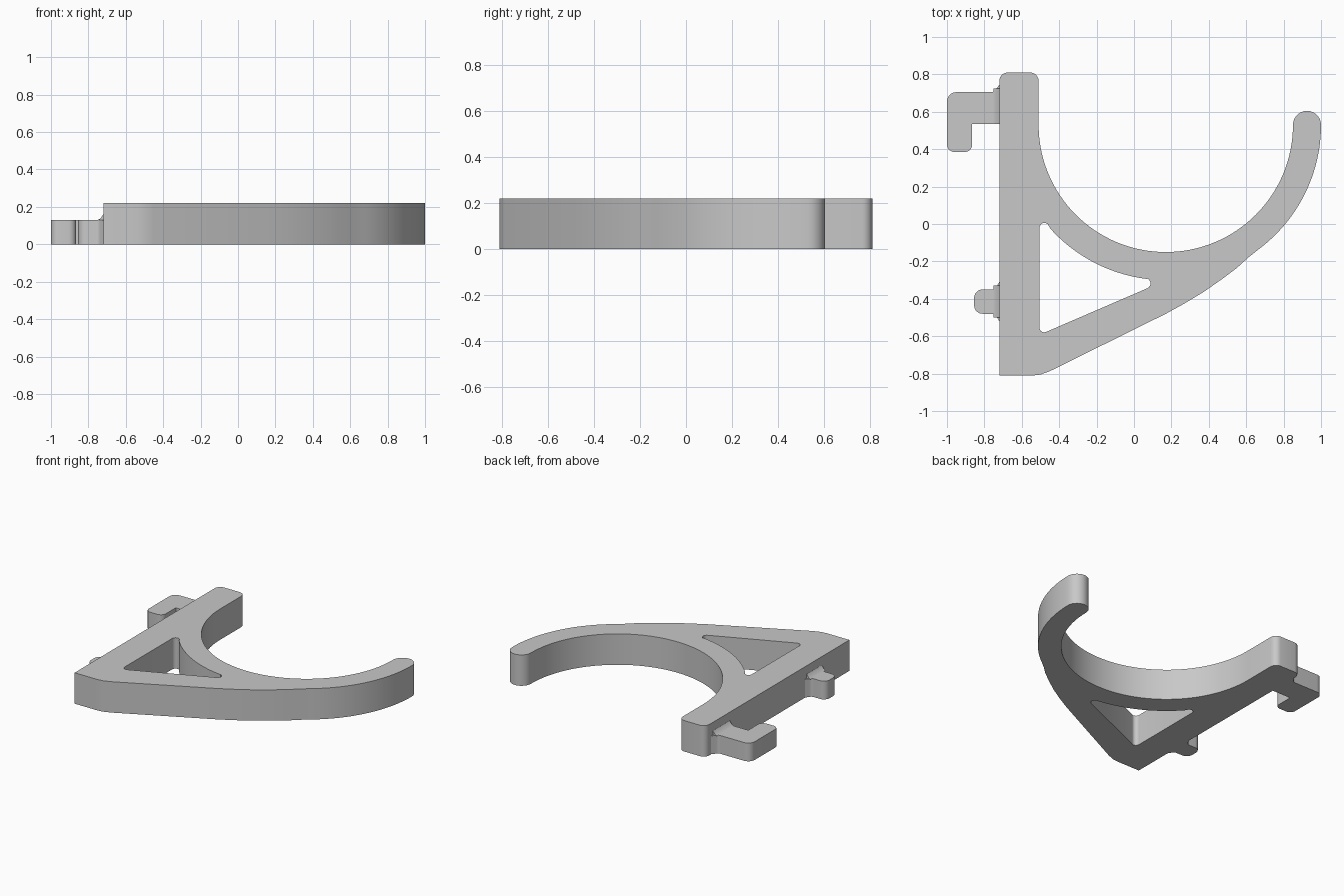
import bpy, bmesh
from math import cos, sin, radians, tan
from mathutils import Vector, Matrix

cube = bpy.data.objects.get("Cube")
if cube:
    bpy.data.objects.remove(cube, do_unlink=True)

GREY = (0.58, 0.58, 0.58, 1.0)
plastic = bpy.data.materials.new("grey_plastic")
plastic.use_nodes = True
plastic.diffuse_color = GREY
plastic.node_tree.nodes["Principled BSDF"].inputs["Base Color"].default_value = GREY


def arc(cx, cy, r, start, end, steps):
    """Points along a circular arc, angles in degrees."""
    angles = [radians(start + (end - start) * i / steps) for i in range(steps + 1)]
    return [(cx + r * cos(a), cy + r * sin(a)) for a in angles]


def rounded(corners, steps=6):
    """Outline from (x, y, radius) corners, each filleted by its radius."""
    out = []
    for i, (x, y, r) in enumerate(corners):
        p = Vector((x, y))
        if r == 0:
            out.append((x, y))
            continue
        a = (Vector(corners[i - 1][:2]) - p).normalized()
        b = (Vector(corners[(i + 1) % len(corners)][:2]) - p).normalized()
        half = a.angle(b) / 2
        centre = p + (a + b).normalized() * (r / sin(half))
        start = (p + a * (r / tan(half)) - centre).normalized()
        end = (p + b * (r / tan(half)) - centre).normalized()
        for k in range(steps + 1):
            out.append(tuple(centre + start.slerp(end, k / steps) * r))
    return out


def prism(name, loops, height, matrix=None):
    """Extrude an outline, with optional hole loops, upwards from z = 0."""
    bm = bmesh.new()
    for loop in loops:
        verts = [bm.verts.new((x, y, 0)) for x, y in loop]
        for i, v in enumerate(verts):
            bm.edges.new((verts[i - 1], v))
    bmesh.ops.remove_doubles(bm, verts=bm.verts[:], dist=0.0005)
    bmesh.ops.triangle_fill(bm, use_beauty=True, edges=bm.edges[:])
    ext = bmesh.ops.extrude_face_region(bm, geom=bm.faces[:], use_keep_orig=True)
    top = [g for g in ext["geom"] if isinstance(g, bmesh.types.BMVert)]
    bmesh.ops.translate(bm, verts=top, vec=(0, 0, height))
    if matrix:
        bm.transform(matrix)
    bmesh.ops.recalc_face_normals(bm, faces=bm.faces[:])
    mesh = bpy.data.meshes.new(name)
    bm.to_mesh(mesh)
    bm.free()
    mesh.materials.append(plastic)
    ob = bpy.data.objects.new(name, mesh)
    bpy.context.collection.objects.link(ob)
    bpy.ops.object.select_all(action="DESELECT")
    ob.select_set(True)
    bpy.context.view_layer.objects.active = ob
    bpy.ops.object.shade_smooth_by_angle(angle=radians(30))


CX, CY, INNER, OUTER = 0.17, 0.53, 0.68, 0.83
BACK = -0.72

# Bracket: wall post, curved cradle arm and diagonal brace in one outline
post_top = rounded([(-0.51, 0.53, 0), (-0.51, 0.81, 0.045),
                    (BACK, 0.81, 0.045), (BACK, -0.81, 0)])
brace = [(-0.54, -0.81), (-0.5, -0.805), (-0.45, -0.787), (0.17, -0.48),
         (0.27, -0.425), (0.37, -0.365), (0.47, -0.295), (0.55, -0.235), (0.61, -0.18)]
outline = (post_top + brace
           + arc(CX, CY, OUTER, -53, 0, 24)
           + arc(CX + (INNER + OUTER) / 2, CY, (OUTER - INNER) / 2, 0, 180, 14)
           + arc(CX, CY, INNER, 0, -180, 64))

# Triangular opening following the cradle
opening = (arc(-0.479, -0.02, 0.026, 180, 45, 8)
           + arc(CX, CY, OUTER, 222, 263, 18)
           + arc(0.06, -0.318, 0.028, 70, -66, 8)
           + arc(-0.48, -0.553, 0.026, 294, 180, 8))
prism("bracket", [outline, opening], 0.22)

# Hook and locating peg on the back of the post
hook = rounded([(BACK, 0.745, 0), (-0.75, 0.705, 0.03), (-1, 0.705, 0.05),
                (-1, 0.385, 0.04), (-0.865, 0.385, 0.04), (-0.865, 0.535, 0),
                (BACK, 0.535, 0)])
prism("hook", [hook], 0.13)

peg = rounded([(BACK, -0.31, 0), (-0.745, -0.35, 0.03), (-0.855, -0.35, 0.045),
               (-0.855, -0.48, 0.045), (-0.745, -0.48, 0.03), (BACK, -0.52, 0)])
prism("peg", [peg], 0.13)

# Sloped fillets joining the hook and peg tops to the post
fillet = [(-0.75, 0.13), (-0.735, 0.138), (BACK, 0.16), (BACK, 0.13)]
for name, low, high in (("hook_fillet", 0.535, 0.725), ("peg_fillet", -0.5, -0.33)):
    stand = Matrix.Translation((0, high, 0)) @ Matrix.Rotation(radians(90), 4, "X")
    prism(name, [fillet], high - low, stand)
